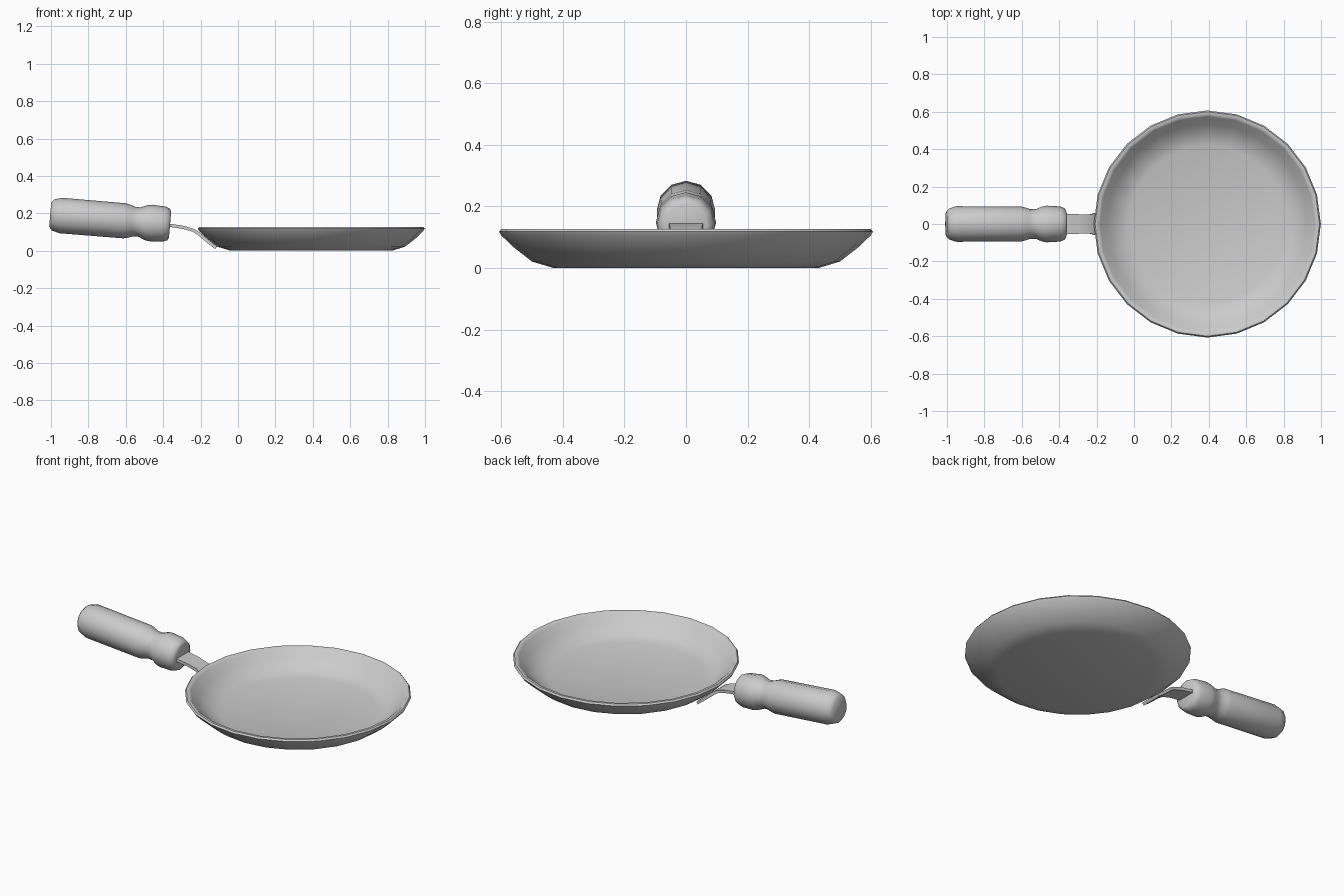
import bpy, bmesh, math
from mathutils import Matrix, Vector

if "Cube" in bpy.data.objects:
    bpy.data.objects.remove(bpy.data.objects["Cube"])


def finish(name, bm, angle):
    bmesh.ops.recalc_face_normals(bm, faces=bm.faces)
    me = bpy.data.meshes.new(name)
    bm.to_mesh(me)
    bm.free()
    ob = bpy.data.objects.new(name, me)
    bpy.context.collection.objects.link(ob)
    bpy.ops.object.select_all(action='DESELECT')
    ob.select_set(True)
    bpy.context.view_layer.objects.active = ob
    bpy.ops.object.shade_smooth_by_angle(angle=math.radians(angle))
    return ob


def lathe(name, profile, sides, matrix, angle=50):
    """Revolve (radius, height) points around z and cap both ends."""
    bm = bmesh.new()
    rings = [[bm.verts.new((r * math.cos(i * math.tau / sides),
                            r * math.sin(i * math.tau / sides), h))
              for i in range(sides)] for r, h in profile]
    for a, b in zip(rings, rings[1:]):
        for i in range(sides):
            j = (i + 1) % sides
            bm.faces.new((a[i], a[j], b[j], b[i]))
    bm.faces.new(rings[0])
    bm.faces.new(rings[-1])
    bm.transform(matrix)
    return finish(name, bm, angle)


# Shallow dish with a rolled rim
lathe("pan_dish", [(0.43, 0.0), (0.50, 0.021), (0.558, 0.066), (0.60, 0.106),
                   (0.607, 0.118), (0.60, 0.127), (0.585, 0.127), (0.574, 0.117),
                   (0.535, 0.078), (0.485, 0.037), (0.42, 0.018)],
      24, Matrix.Translation((0.392, 0, 0)))

# Turned grip, tilted slightly upward
axis = Vector((1, 0, -0.083)).normalized()
tilt = axis.to_track_quat('Z', 'Y').to_matrix().to_4x4()
lathe("handle_grip", [(0.066, 0.0), (0.083, 0.015), (0.095, 0.055), (0.094, 0.40),
                      (0.088, 0.425), (0.079, 0.45), (0.079, 0.48), (0.094, 0.515),
                      (0.098, 0.54), (0.094, 0.61), (0.085, 0.635), (0.07, 0.643)],
      12, Matrix.Translation((-1.004, 0, 0.193)) @ tilt)

# Bent metal strap joining grip and dish: x, top z, half width
path = [(-0.46, 0.150, 0.055), (-0.36, 0.144, 0.055), (-0.29, 0.133, 0.052),
        (-0.235, 0.117, 0.050), (-0.205, 0.098, 0.058), (-0.16, 0.060, 0.065),
        (-0.112, 0.023, 0.065)]
bm = bmesh.new()
thick = 0.017
rings = []
for k, (x, z, w) in enumerate(path):
    p, q = path[max(k - 1, 0)], path[min(k + 1, len(path) - 1)]
    n = Vector((q[1] - p[1], 0, p[0] - q[0])).normalized() * thick
    top = Vector((x, 0, z))
    side = Vector((0, w, 0))
    rings.append([bm.verts.new(v) for v in
                  (top - side, top + side, top + side + n, top - side + n)])
for a, b in zip(rings, rings[1:]):
    for i in range(4):
        j = (i + 1) % 4
        bm.faces.new((a[i], a[j], b[j], b[i]))
bm.faces.new(rings[0])
bm.faces.new(rings[-1])
finish("handle_strap", bm, 40)
